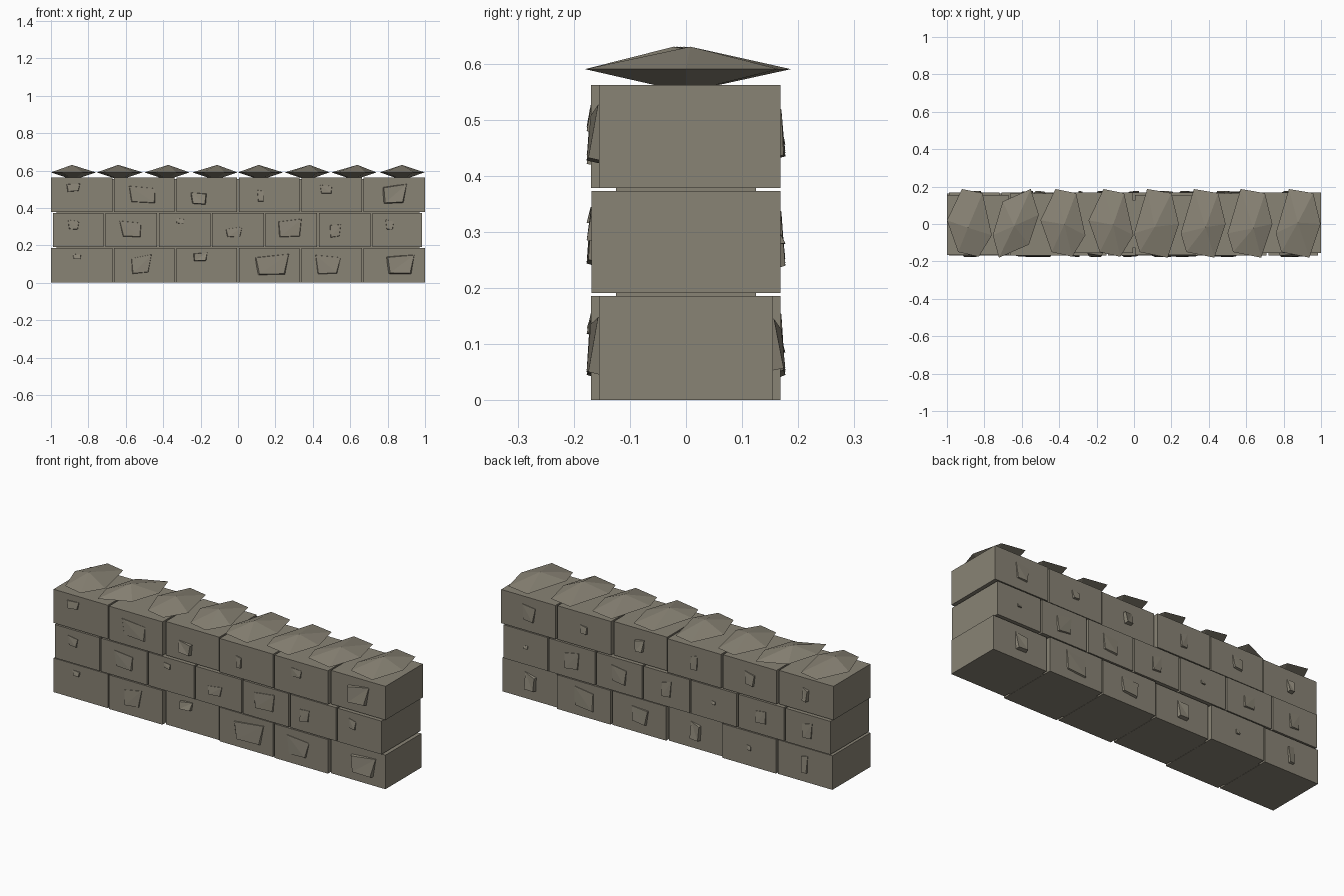
import bpy, random
from mathutils import Vector

if "Cube" in bpy.data.objects:
    bpy.data.objects.remove(bpy.data.objects["Cube"])

random.seed(4)
stone = bpy.data.materials.new("warm grey stone")
stone.diffuse_color = (0.25, 0.228, 0.178, 1)
stone.use_nodes = True
stone.node_tree.nodes["Principled BSDF"].inputs["Base Color"].default_value = stone.diffuse_color


def add_mesh(name, verts, faces):
    me = bpy.data.meshes.new(name)
    me.from_pydata([Vector(v) for v in verts], [], faces)
    me.materials.append(stone)
    ob = bpy.data.objects.new(name, me)
    bpy.context.collection.objects.link(ob)
    return ob


def box(name, x0, x1, y0, y1, z0, z1):
    verts = [(x, y, z) for z in (z0, z1) for x, y in
             ((x0, y0), (x1, y0), (x1, y1), (x0, y1))]
    faces = [(3, 2, 1, 0), (4, 5, 6, 7)]
    faces += [(i, (i + 1) % 4, 4 + (i + 1) % 4, 4 + i) for i in range(4)]
    return add_mesh(name, verts, faces)


def chip(name, x, z, w, h, side, face):
    """Irregular tilted rock facet standing out of one wall face."""
    shape = [(-.42, -.5), (.38, -.46), (.5, .5), (-.5, .36)]
    flip = random.choice((-1, 1))
    pts = [(flip * a + random.uniform(-.06, .06), b + random.uniform(-.05, .05))
           for a, b in shape]
    peak = 0.177
    depths = [peak, peak - .003, face + .002, peak - .007]
    verts = [(x + a * w, side * (face - .015), z + b * h) for a, b in pts]
    verts += [(x + a * w * .82, side * d, z + b * h * .85)
              for (a, b), d in zip(pts, depths)]
    # two triangles make the tilted outer facet
    faces = [(3, 2, 1, 0), (4, 5, 6), (4, 6, 7)]
    faces += [(i, (i + 1) % 4, 4 + (i + 1) % 4, 4 + i) for i in range(4)]
    if side * flip > 0:
        faces = [f[::-1] for f in faces]
    return add_mesh(name, verts, faces)


# Mortar core behind the joints
box("mortar_core", -.97, .97, -.125, .125, .001, .555)

# Courses: z range, joint positions, front chips (x, z, w, h), back chips (w, h)
thirds = [-1 + i / 3 for i in range(7)]
sevenths = [-.99] + [-1 + i * 2 / 7 for i in range(1, 7)] + [.985]
courses = [
    (0, .186, thirds,
     [(-.86, .14, .05, .03), (-.52, .10, .13, .11), (-.20, .14, .08, .05),
      (.18, .10, .20, .12), (.48, .10, .15, .12), (.87, .10, .17, .12)],
     [(.04, .11), (.03, .03), (.07, .10), (.12, .10), (.14, .12), (.08, .10)]),
    (.191, .373, sevenths,
     [(-.88, .31, .07, .06), (-.57, .29, .14, .10), (-.31, .33, .05, .03),
      (-.02, .27, .11, .06), (.28, .29, .14, .11), (.52, .28, .07, .08),
      (.81, .31, .05, .06)],
     [(.08, .10), (.08, .08), (.03, .02), (.07, .10), (.11, .11), (.10, .11),
      (.03, .02)]),
    (.378, .562, thirds,
     [(-.88, .51, .08, .05), (-.51, .47, .17, .10), (-.21, .45, .09, .07),
      (.12, .465, .04, .07), (.47, .50, .07, .05), (.84, .475, .15, .11)],
     [(.04, .08), (.07, .08), (.05, .10), (.06, .07), (.05, .05), (.09, .10)]),
]
for r, (z0, z1, joints, front, back) in enumerate(courses):
    for i, (a, b) in enumerate(zip(joints, joints[1:])):
        last = i == len(joints) - 2
        x0 = a + (.005 if i else 0)
        x1 = b - (0 if last else .005)
        f = .168 if r == 1 else (.155, .165, .169)[(i + 1) % 3]
        k = .168 if r == 1 else (.164, .168, .155)[(i + r) % 3]
        box(f"block_{r}_{i}", x0, x1, -f, k, z0, z1)
        x, z, w, h = front[i]
        chip(f"front_chip_{r}_{i}", x, z, w, h, -1, f)
        w, h = back[i]
        chip(f"back_chip_{r}_{i}", (a + b) / 2, (z0 + z1) / 2 + .005, w, h, 1, k)

# Coping stones: irregular six-sided double pyramids along the top
outlines = [
    [(-.04, .187), (.07, .165), (.12, -.06), (.05, -.175), (-.06, -.15), (-.12, .02)],
    [(.08, .187), (.123, .05), (.07, -.11), (-.09, -.18), (-.123, -.06), (-.07, .12)],
    [(-.05, .187), (.08, .165), (.12, 0), (.06, -.18), (-.09, -.15), (-.12, -.05)],
]
centres = [-.88, -.632, -.38, -.123, .12, .37, .62, .878]
for i, (cx, o) in enumerate(zip(centres, (0, 1, 0, 0, 2, 2, 2, 2))):
    rim = [(cx + x, y, .59) for x, y in outlines[o]]
    tip = (cx + random.uniform(-.01, .02), random.uniform(-.025, .012), .63)
    verts = rim + [tip, (cx, 0, .549)]
    faces = []
    for j in range(6):
        n = (j + 1) % 6
        faces += [(n, j, 6), (j, n, 7)]
    add_mesh(f"coping_stone_{i}", verts, faces)
